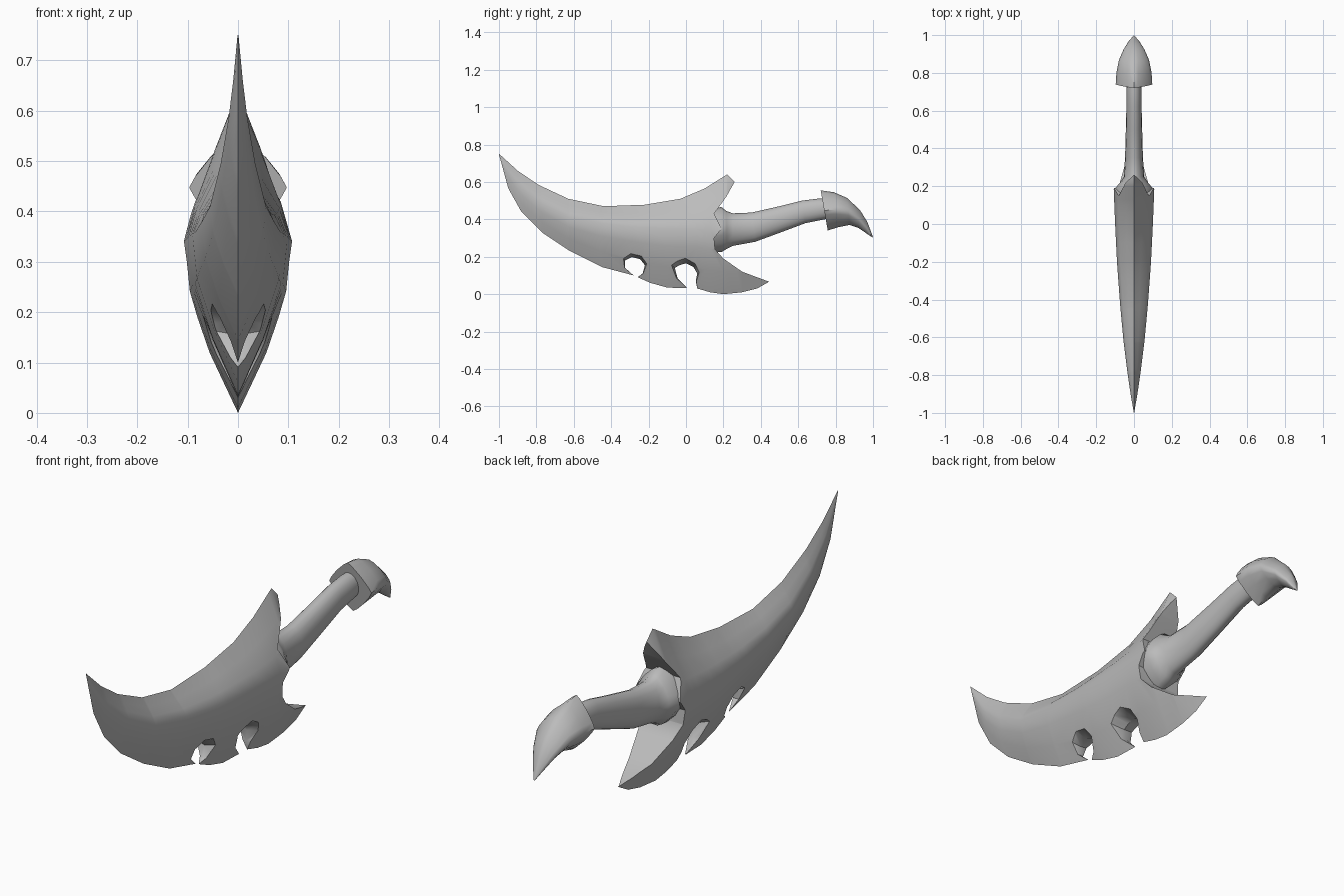
import bpy, bmesh, math
from mathutils import Vector

cube = bpy.data.objects.get("Cube")
if cube:
    bpy.data.objects.remove(cube, do_unlink=True)

steel = bpy.data.materials.new("grey_steel")
steel.use_nodes = True
GREY = (0.5, 0.5, 0.5, 1)
steel.diffuse_color = GREY
steel.node_tree.nodes["Principled BSDF"].inputs["Base Color"].default_value = GREY


def loft(name, rings):
    """Skin a list of equal closed rings and cap both ends."""
    bm = bmesh.new()
    loops = [[bm.verts.new(p) for p in ring] for ring in rings]
    for a, b in zip(loops, loops[1:]):
        for i in range(len(a)):
            j = (i + 1) % len(a)
            bm.faces.new((a[i], a[j], b[j], b[i]))
    bm.faces.new(loops[0])
    bm.faces.new(loops[-1])
    bmesh.ops.recalc_face_normals(bm, faces=bm.faces)
    mesh = bpy.data.meshes.new(name)
    bm.to_mesh(mesh)
    bm.free()
    obj = bpy.data.objects.new(name, mesh)
    obj.data.materials.append(steel)
    bpy.context.collection.objects.link(obj)
    return obj


def activate(obj):
    bpy.ops.object.select_all(action='DESELECT')
    obj.select_set(True)
    bpy.context.view_layer.objects.active = obj


def smooth(obj, degrees):
    activate(obj)
    bpy.ops.object.shade_smooth_by_angle(angle=math.radians(degrees))


def cut(obj, cutter):
    mod = obj.modifiers.new("cut", 'BOOLEAN')
    mod.operation, mod.solver, mod.object = 'DIFFERENCE', 'EXACT', cutter
    activate(obj)
    bpy.ops.object.modifier_apply(modifier=mod.name)
    bpy.data.objects.remove(cutter, do_unlink=True)


def at(line, y):
    """Height of a polyline at y."""
    for (y0, v0), (y1, v1) in zip(line, line[1:]):
        if y <= y1:
            return v0 + (v1 - v0) * max(0, y - y0) / (y1 - y0)
    return line[-1][1]


# Blade: spine, cutting edge, ridge height and half thickness along its length
spine = [(-1, .751), (-.9, .66), (-.79, .585), (-.63, .51), (-.44, .47), (-.22, .478),
         (-.03, .51), (.1, .565), (.22, .64), (.27, .59), (.46, .5)]
edge = [(-1, .747), (-.95, .565), (-.88, .44), (-.77, .33), (-.62, .23), (-.45, .145),
        (-.28, .1), (-.19, .06), (-.1, .035), (.06, .03), (.13, .01), (.2, 0),
        (.3, .01), (.38, .03), (.46, .075)]
ridge = [(-1, .749), (-.95, .66), (-.9, .59), (-.8, .5), (-.6, .4), (-.3, .36), (.2, .34), (.46, .3)]
thick = [(-1, .001), (-.9, .018), (-.8, .033), (-.6, .058), (-.4, .076), (-.2, .09),
         (0, .1), (.2, .108), (.3, .1), (.46, .06)]
upper = [(.36, .4), (.7, .8), (1, 1)]
lower = [(.7, .9), (.35, .52)]


def blade_ring(y):
    top, low, mid, w = (at(c, y) for c in (spine, edge, ridge, thick))
    half = [(w * b, y, top + (mid - top) * a) for a, b in upper]
    half += [(w * b, y, low + (mid - low) * a) for a, b in lower]
    return ([(0, y, top)] + half + [(0, y, low)]
            + [(-x, yy, z) for x, yy, z in reversed(half)])


stations = sorted({y for y, _ in spine + edge})
blade = loft("blade", [blade_ring(y) for y in stations])

# Jagged rear outline with an upper and a lower horn
rear = [(.26, .8), (.26, .6), (.215, .52), (.15, .43), (.19, .35), (.15, .3), (.155, .24),
        (.2, .19), (.3, .12), (.44, .068), (.6, .068), (.6, .8)]
cut(blade, loft("rear_cutter", [[(x, y, z) for y, z in rear] for x in (-.2, .2)]))

# Two hooked notches, their walls sloping to a thin middle
notch_a = [(-.28, .1), (-.325, .14), (-.325, .18), (-.29, .198), (-.245, .187),
           (-.22, .155), (-.232, .11), (-.257, .092), (-.26, .04), (-.275, .04)]
notch_b = [(.003, .036), (-.045, .085), (-.06, .14), (-.035, .155), (0, .165),
           (.04, .145), (.06, .11), (.052, .07), (.06, .03), (.05, .0), (.01, .0)]
for outline, cy, cz in ((notch_a, -.27, .12), (notch_b, .01, .08)):
    rings = []
    for x, s in ((-.13, 1.6), (0, 1), (.13, 1.6)):
        rings.append([(x, cy + (y - cy) * s, cz + (z - cz) * s) for y, z in outline])
    cut(blade, loft("notch_cutter", rings))
smooth(blade, 42)


def oval_ring(y_top, z_top, y_low, z_low, w, power, sides=16):
    """Ring between a top and a bottom point; power 1 is a diamond, 2 an ellipse."""
    top, low = Vector((0, y_top, z_top)), Vector((0, y_low, z_low))
    ring = []
    for i in range(sides):
        a = 2 * math.pi * i / sides
        c, s = math.cos(a), math.sin(a)
        c = math.copysign(abs(c) ** (2 / power), c)
        s = math.copysign(abs(s) ** (2 / power), s)
        p = (top + low) / 2 + (top - low) / 2 * s
        ring.append((w * c, p.y, p.z))
    return ring


# Grip flaring into the blade
grip = [(.1, .46, .1, .22, .085, 1.5), (.19, .465, .19, .225, .1, 1.4),
        (.215, .445, .22, .243, .075, 1.6), (.25, .432, .25, .258, .054, 1.9),
        (.35, .436, .37, .28, .047, 2), (.5, .47, .52, .335, .043, 2),
        (.62, .5, .64, .38, .04, 2), (.7, .51, .74, .4, .04, 2), (.77, .51, .8, .41, .036, 2)]
smooth(loft("grip", [oval_ring(*g) for g in grip]), 50)

# Beak shaped pommel with a diamond rim
pommel = [(.72, .555, .758, .34, .097, 1.2), (.79, .545, .81, .357, .093, 1.35),
          (.86, .515, .875, .37, .08, 1.5), (.93, .45, .92, .355, .055, 1.5),
          (.97, .385, .96, .328, .03, 1.5), (1, .305, .996, .304, .002, 1.5)]
smooth(loft("pommel", [oval_ring(*p) for p in pommel]), 50)
